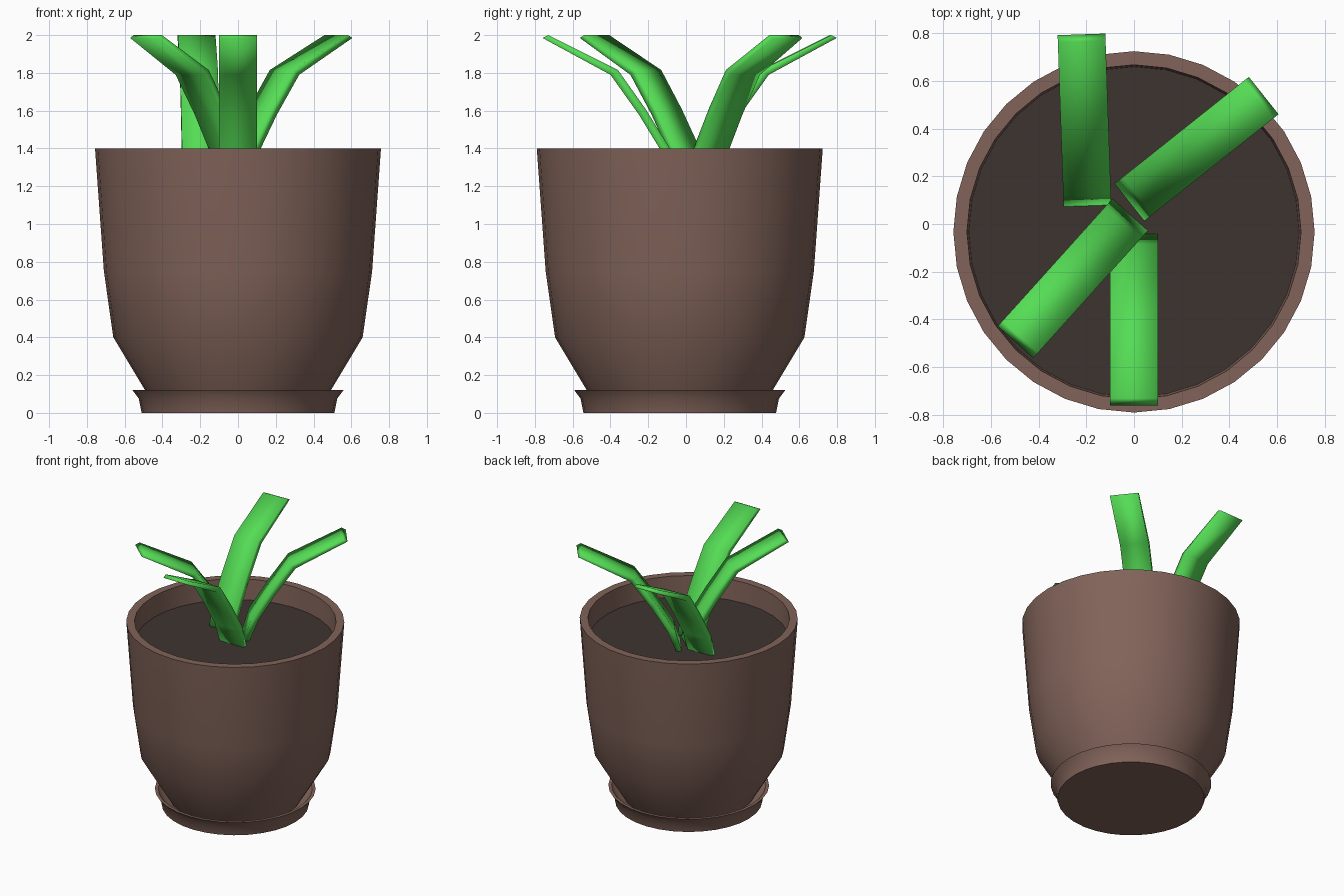
import bpy, bmesh, math
from mathutils import Matrix

if "Cube" in bpy.data.objects:
    bpy.data.objects.remove(bpy.data.objects["Cube"])

SIDES = 32
CENTRE_Y = -0.033


def material(name, rgb):
    m = bpy.data.materials.new(name)
    m.diffuse_color = (*rgb, 1)
    m.use_nodes = True
    m.node_tree.nodes["Principled BSDF"].inputs["Base Color"].default_value = m.diffuse_color
    return m


clay = material("clay", (0.22, 0.125, 0.1))
earth = material("earth", (0.048, 0.034, 0.03))
green = material("green", (0.09, 0.72, 0.09))


def finish(bm, name, mat, angle):
    bmesh.ops.recalc_face_normals(bm, faces=bm.faces)
    me = bpy.data.meshes.new(name)
    bm.to_mesh(me)
    bm.free()
    me.materials.append(mat)
    ob = bpy.data.objects.new(name, me)
    bpy.context.collection.objects.link(ob)
    bpy.ops.object.select_all(action='DESELECT')
    ob.select_set(True)
    bpy.context.view_layer.objects.active = ob
    bpy.ops.object.shade_smooth_by_angle(angle=math.radians(angle))
    return ob


def lathe(name, profile, mat):
    """Revolve (radius, z) points and cap both ends."""
    bm = bmesh.new()
    rings = []
    for r, z in profile:
        rings.append([bm.verts.new((r * math.cos(a), CENTRE_Y + r * math.sin(a), z))
                      for a in (2 * math.pi * i / SIDES for i in range(SIDES))])
    for lo, hi in zip(rings, rings[1:]):
        for i in range(SIDES):
            j = (i + 1) % SIDES
            bm.faces.new((lo[i], lo[j], hi[j], hi[i]))
    bm.faces.new(rings[0])
    bm.faces.new(rings[-1])
    return finish(bm, name, mat, 40)


# saucer, pot with hollow rim, and soil
lathe("saucer", [(0.51, 0), (0.525, 0.075), (0.558, 0.12), (0.535, 0.12),
                 (0.5, 0.08), (0.44, 0.06)], clay)
lathe("pot", [(0.45, 0.05), (0.66, 0.4), (0.71, 0.75), (0.757, 1.4),
              (0.7, 1.4), (0.69, 1.2)], clay)
lathe("soil", [(0.694, 1.2), (0.697, 1.245)], earth)

# leaf side profile: (outward distance, z) for outer and inner surface
OUTER = [(0.035, 1.235), (0.1, 1.4), (0.21, 1.58), (0.36, 1.79), (0.72, 1.985)]
INNER = [(0.0, 1.24), (0.045, 1.4), (0.175, 1.61), (0.32, 1.815), (0.69, 2.0)]


def leaf(name, base, direction):
    """Sweep the side profile across the leaf width and turn it into place."""
    bm = bmesh.new()
    rows = []
    for o, i in zip(OUTER, INNER):
        rows.append([bm.verts.new((t, w, z)) for (t, z), w in
                     ((o, -0.1), (o, 0.1), (i, 0.1), (i, -0.1))])
    for a, b in zip(rows, rows[1:]):
        for k in range(4):
            n = (k + 1) % 4
            bm.faces.new((a[k], a[n], b[n], b[k]))
    bm.faces.new(rows[0])
    bm.faces.new(rows[-1])
    bm.transform(Matrix.Translation((*base, 0)) @
                 Matrix.Rotation(math.radians(direction), 4, 'Z'))
    finish(bm, name, green, 180)


leaf("front_leaf", (0, -0.04), -90)
leaf("back_leaf", (-0.195, 0.075), 92)
leaf("right_leaf", (-0.02, 0.09), 38.5)
leaf("left_leaf", (-0.015, 0.04), -132)
